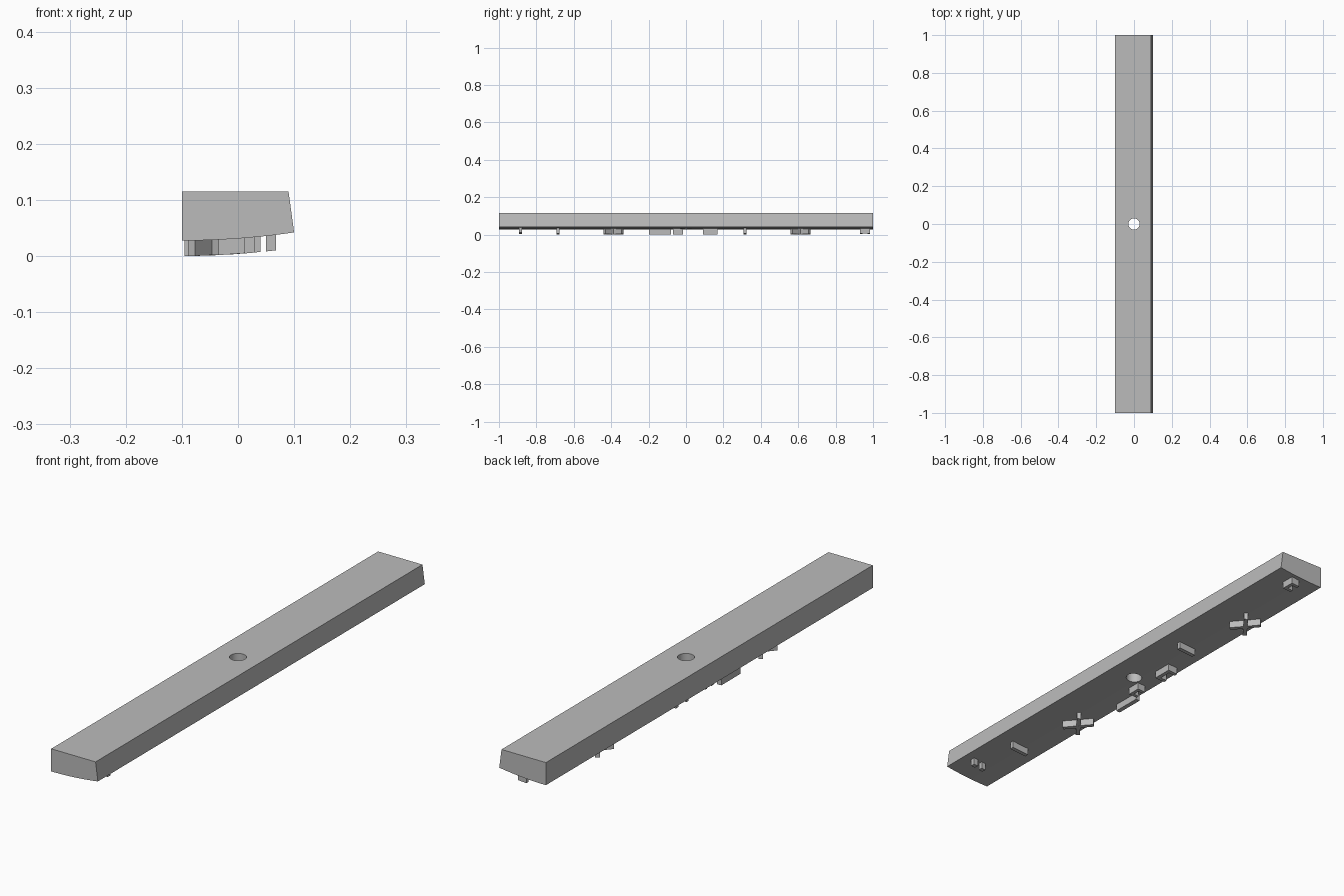
import bpy, bmesh, math
from mathutils import Vector

cube = bpy.data.objects.get("Cube")
if cube:
    bpy.data.objects.remove(cube, do_unlink=True)

grey = bpy.data.materials.new("plain_grey")
grey.use_nodes = True
COLOUR = (0.5, 0.5, 0.5, 1)
grey.diffuse_color = COLOUR
grey.node_tree.nodes["Principled BSDF"].inputs["Base Color"].default_value = COLOUR

RIB_HEIGHT = 0.0275
RIB_WIDTH = 0.018


def under(x):
    """Height of the gently curved underside at x."""
    return 0.0275 + 0.0145 * ((x + 0.1) / 0.2) ** 2


def finish(name, bm):
    bmesh.ops.recalc_face_normals(bm, faces=bm.faces)
    mesh = bpy.data.meshes.new(name)
    bm.to_mesh(mesh)
    bm.free()
    mesh.materials.append(grey)
    obj = bpy.data.objects.new(name, mesh)
    bpy.context.collection.objects.link(obj)
    return obj


# Long bar: end profile with curved underside, extruded along y
profile = [(-0.1, 0.115), (0.09, 0.115)]
profile += [(0.1 - 0.2 * i / 12, under(0.1 - 0.2 * i / 12)) for i in range(13)]
bm = bmesh.new()
end = bm.faces.new([bm.verts.new((x, -1, z)) for x, z in profile])
swept = bmesh.ops.extrude_face_region(bm, geom=[end])["geom"]
bmesh.ops.translate(bm, vec=(0, 2, 0),
                    verts=[v for v in swept if isinstance(v, bmesh.types.BMVert)])
bar = finish("long_bar", bm)

# Round through hole in the middle
bm = bmesh.new()
bmesh.ops.create_cone(bm, cap_ends=True, segments=48, radius1=0.03, radius2=0.03, depth=0.4)
cutter = finish("hole_cutter", bm)
cutter.hide_render = True
cutter.hide_viewport = True
cut = bar.modifiers.new("hole", "BOOLEAN")
cut.operation = "DIFFERENCE"
cut.solver = "EXACT"
cut.object = cutter
bpy.context.view_layer.objects.active = bar
bar.select_set(True)
bpy.ops.object.modifier_apply(modifier=cut.name)
bpy.data.objects.remove(cutter, do_unlink=True)
bpy.ops.object.shade_smooth_by_angle(angle=math.radians(30))


def ribs(name, segments, width=RIB_WIDTH):
    """Straight ribs hanging below the bar, each from one point to another."""
    bm = bmesh.new()
    for a, b in segments:
        a, b = Vector(a), Vector(b)
        side = (b - a).normalized().orthogonal() * width / 2
        corners = [a + side, b + side, b - side, a - side]
        low = [bm.verts.new((p.x, p.y, under(p.x) - RIB_HEIGHT)) for p in corners]
        top = [bm.verts.new((p.x, p.y, under(p.x) + 0.004)) for p in corners]
        bm.faces.new(low)
        bm.faces.new(top)
        for i in range(4):
            j = (i + 1) % 4
            bm.faces.new((low[i], low[j], top[j], top[i]))
    return finish(name, bm)


# Pair of small pegs near the front end
for name, x in (("inner_peg", 0.021), ("outer_peg", 0.059)):
    ribs(name, [((x - 0.009, -0.885), (x + 0.009, -0.885))])

# Two ribs across the bar and one along its edge
for name, y in (("front_cross_rib", -0.685), ("back_cross_rib", 0.315)):
    ribs(name, [((-0.035, y), (0.04, y))], 0.016)
ribs("edge_rib", [((-0.086, -0.198), (-0.086, -0.08))])

# Two diagonal crosses
for name, y in (("front_cross", -0.388), ("back_cross", 0.612)):
    ribs(name, [((-0.083, y + s * 0.048), (-0.009, y - s * 0.048)) for s in (-1, 1)], 0.016)


# Small three-sided brackets
def bracket(name, x, y, half_x, half_y, width):
    ribs(name, [((x - half_x, y - half_y), (x + half_x, y - half_y)),
                ((x - half_x, y + half_y), (x + half_x, y + half_y)),
                ((x + half_x - width / 2, y - half_y), (x + half_x - width / 2, y + half_y))],
         width)


bracket("middle_bracket", -0.053, 0.13, 0.022, 0.032, 0.015)
bracket("centre_bracket", -0.052, -0.043, 0.018, 0.02, 0.013)
bracket("end_bracket", 0.013, 0.957, 0.018, 0.02, 0.013)
